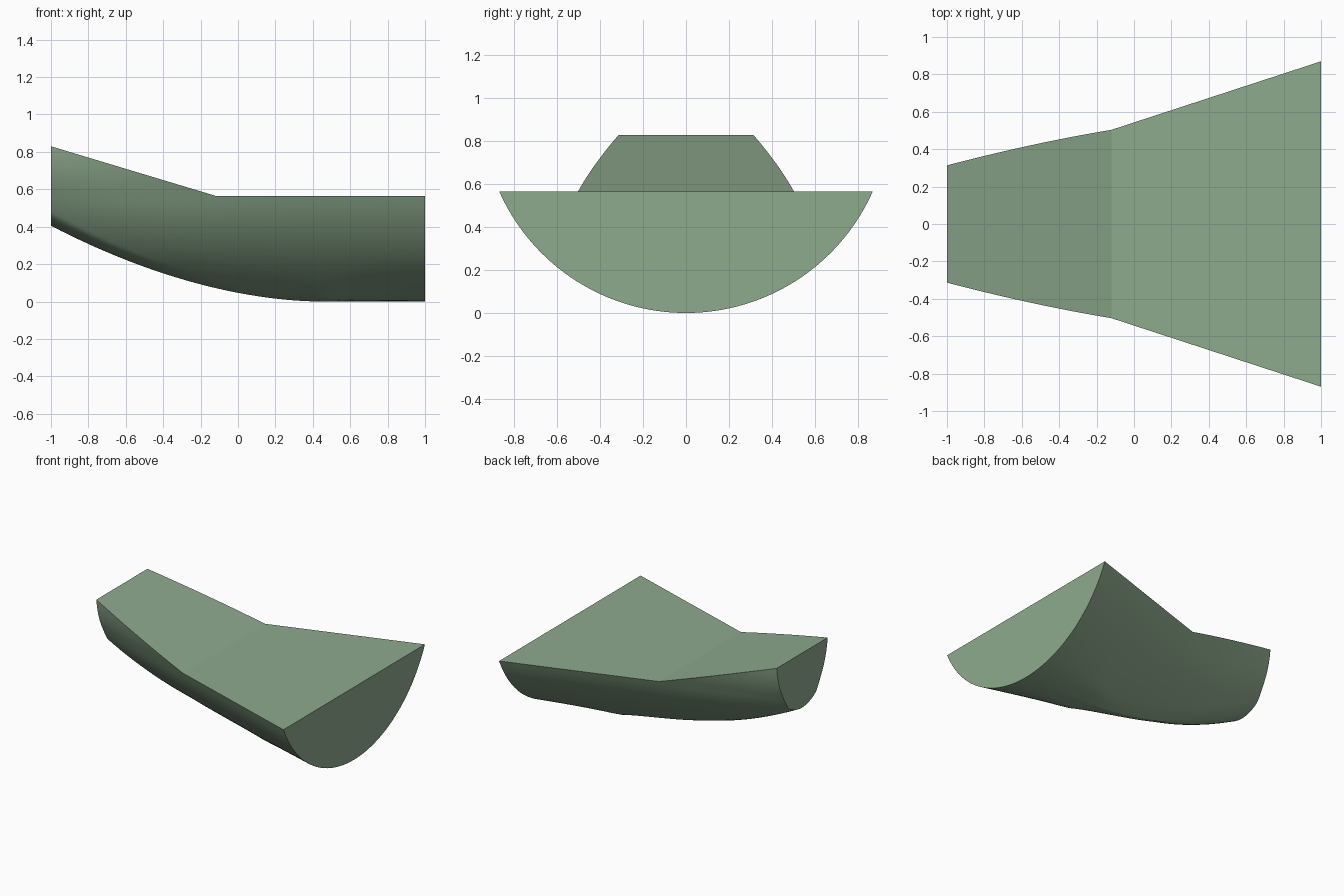
import bpy, bmesh, math

if "Cube" in bpy.data.objects:
    bpy.data.objects.remove(bpy.data.objects["Cube"])

BEND = -0.12      # station where the deck starts to rise
SEG = 28          # segments per half section
R = 0.952         # radius of the wide end's arc
TAPER = 0.3268    # how fast the sides close in towards the narrow end


def lerp(a, b, t):
    return a + (b - a) * t


def wide_profile(z):
    """Half width of the wide end at height z, carried on above its deck."""
    return math.sqrt(R * R - (R - z) ** 2) + max(0, z - 0.565) * 0.087


def section(x):
    """Cross-section at x: the wide arc moved inwards, with a rounded keel."""
    keel = 0.405 * (max(0.0, 0.45 - x) / 1.45) ** 1.85
    deck = lerp(0.83, 0.565, min(1, (x + 1) / (BEND + 1)))
    far = (1 - x) / 2
    lack = max(0, 0.05 * far - (wide_profile(keel) - TAPER * (1 - x)))
    half = []
    for i in range(SEG + 1):
        t = (i / SEG) ** 2
        z = lerp(keel, deck, t)
        y = wide_profile(z) - TAPER * (1 - x)
        y += lack * math.exp(-(z - keel) / 0.07) * (1 - t)
        y += 0.015 * far * far * math.sin(math.pi * t)
        s = min(1, (z - keel) / (0.07 * far + 1e-6))
        half.append((x, y * math.sqrt(1 - (1 - s) ** 2), z))
    half[0] = (x, 0, keel)
    return [(x, -y, z) for x, y, z in half[:0:-1]] + half


# Stations, with one exactly on the deck bend
stations = [lerp(-1, BEND, i / 16) for i in range(16)]
stations += [lerp(BEND, 1, i / 20) for i in range(21)]

# Loft the hull, deck and end faces
bm = bmesh.new()
rings = [[bm.verts.new(p) for p in section(x)] for x in stations]
for a, b in zip(rings, rings[1:]):
    for i in range(2 * SEG):
        bm.faces.new((a[i], a[i + 1], b[i + 1], b[i]))
    bm.faces.new((a[-1], a[0], b[0], b[-1]))
bm.faces.new(rings[0])
bm.faces.new(rings[-1])
bmesh.ops.recalc_face_normals(bm, faces=bm.faces)

mesh = bpy.data.meshes.new("hull")
bm.to_mesh(mesh)
bm.free()
hull = bpy.data.objects.new("hull", mesh)
bpy.context.collection.objects.link(hull)

# Muted green
mat = bpy.data.materials.new("muted_green")
mat.diffuse_color = (0.27, 0.40, 0.27, 1)
mat.use_nodes = True
mat.node_tree.nodes["Principled BSDF"].inputs["Base Color"].default_value = mat.diffuse_color
mesh.materials.append(mat)

# Smooth sides; ends, deck rim and deck bend stay crisp
bpy.context.view_layer.objects.active = hull
hull.select_set(True)
bpy.ops.object.shade_smooth_by_angle(angle=math.radians(30))
for p in mesh.polygons:
    if p.normal.z > 0.9 or abs(p.normal.x) > 0.99:
        p.use_smooth = False
